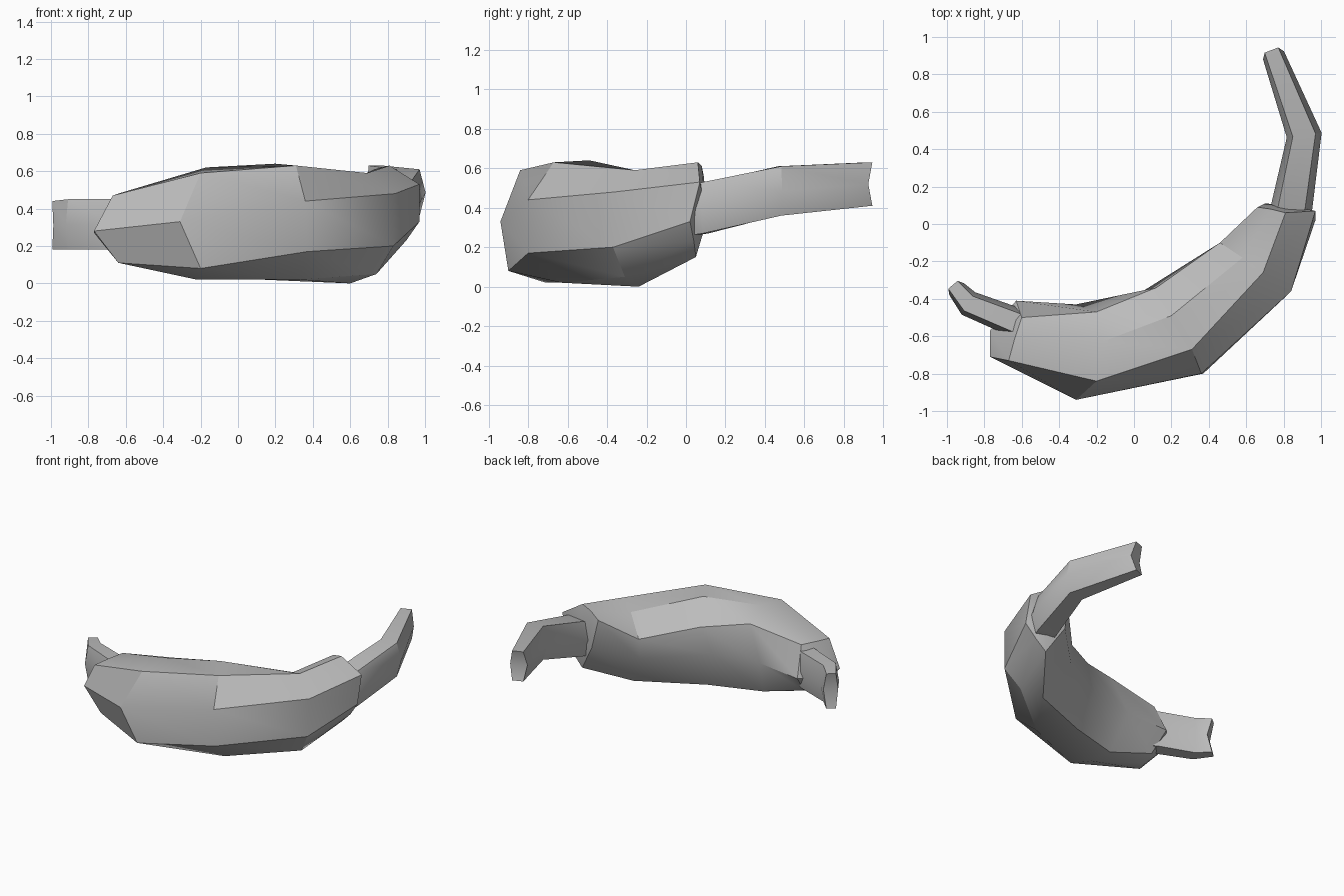
import bpy
import bmesh
import math
from mathutils import Vector

default_cube = bpy.data.objects.get("Cube")
if default_cube:
    bpy.data.objects.remove(default_cube, do_unlink=True)


def make_material(name, colour):
    material = bpy.data.materials.new(name)
    material.use_nodes = True
    material.diffuse_color = colour
    shader = material.node_tree.nodes["Principled BSDF"]
    shader.inputs["Base Color"].default_value = colour
    return material


plain_grey = make_material("plain grey", (0.5, 0.5, 0.5, 1))


def loft(name, rings, tips):
    """Skin a row of closed rings and fan each end to its tip point."""
    mesh = bpy.data.meshes.new(name)
    bm = bmesh.new()
    loops = [[bm.verts.new(point) for point in ring] for ring in rings]
    count = len(loops[0])
    for near, far in zip(loops, loops[1:]):
        for i in range(count):
            j = (i + 1) % count
            bm.faces.new((near[i], near[j], far[j], far[i]))
    for loop, point in zip((loops[0], loops[-1]), tips):
        tip = bm.verts.new(point)
        for i in range(count):
            bm.faces.new((loop[i], loop[(i + 1) % count], tip))
    bmesh.ops.recalc_face_normals(bm, faces=bm.faces[:])
    bm.to_mesh(mesh)
    bm.free()
    mesh.materials.append(plain_grey)
    part = bpy.data.objects.new(name, mesh)
    bpy.context.collection.objects.link(part)
    bpy.ops.object.select_all(action="DESELECT")
    part.select_set(True)
    bpy.context.view_layer.objects.active = part
    bpy.ops.object.shade_smooth_by_angle(angle=math.radians(32))


# Curved pad: each long edge runs from the right end to the left end
top_outer = [(-.67, -.73, .47), (-.2, -.84, .59), (.31, -.67, .63), (.69, -.26, .59), (.81, .06, .63)]
upper_side = [(-.77, -.71, .28), (-.31, -.94, .33), (.36, -.8, .44), (.84, -.36, .48), (.97, .07, .53)]
lower_side = [(-.64, -.7, .11), (-.2, -.9, .08), (.37, -.8, .17), (.83, -.37, .2), (.97, .02, .33)]
belly = [(-.62, -.62, .11), (-.22, -.71, .02), (.33, -.63, .02), (.74, -.31, .05), (.9, .04, .23)]
underside = [(-.6, -.53, .14), (-.25, -.55, .03), (.13, -.44, .02), (.6, -.24, 0), (.82, .05, .15)]
inner_wall = [(-.63, -.41, .28), (-.31, -.43, .3), (.03, -.37, .3), (.46, -.11, .25), (.7, .11, .35)]
top_inner = [(-.6, -.5, .49), (-.2, -.47, .55), (.12, -.34, .49), (.46, -.1, .4), (.66, .09, .56)]
top_ridge = [(-.64, -.62, .48), (-.17, -.63, .62), (.2, -.49, .64), (.58, -.18, .54), (.73, .08, .61)]
loft("curved_pad",
     list(zip(top_outer, upper_side, lower_side, belly,
              underside, inner_wall, top_inner, top_ridge)),
     [(-.77, -.57, .27), (.83, .1, .4)])


def make_strap(name, stations):
    """Sweep a six-sided bar through stations of x, y, half width, bottom, top."""
    centres = [Vector((x, y, 0)) for x, y, *rest in stations]
    rings = []
    for i, (x, y, half, bottom, top) in enumerate(stations):
        before = centres[max(i - 1, 0)]
        after = centres[min(i + 1, len(centres) - 1)]
        along = (after - before).normalized()
        across = Vector((along.y, -along.x, 0))
        middle = (bottom + top) / 2
        ring = []
        for side, height in ((-.65, top), (.65, top), (1, middle),
                             (.65, bottom), (-.65, bottom), (-1, middle)):
            ring.append(centres[i] + across * half * side + Vector((0, 0, height)))
        rings.append(ring)
    # The free end is notched at mid height
    for corner in (2, 5):
        rings[-1][corner] -= along * .03
    tips = [(ring[2] + ring[5]) / 2 for ring in (rings[0], rings[-1])]
    loft(name, rings, tips)


make_strap("left_strap", [(.81, -.03, .1, .25, .48), (.845, .1, .11, .27, .53),
                          (.91, .475, .094, .36, .61), (.735, .93, .06, .41, .63)])
make_strap("right_strap", [(-.55, -.57, .07, .18, .45), (-.635, -.525, .08, .18, .45),
                           (-.885, -.425, .07, .18, .45), (-.968, -.325, .05, .18, .44)])
